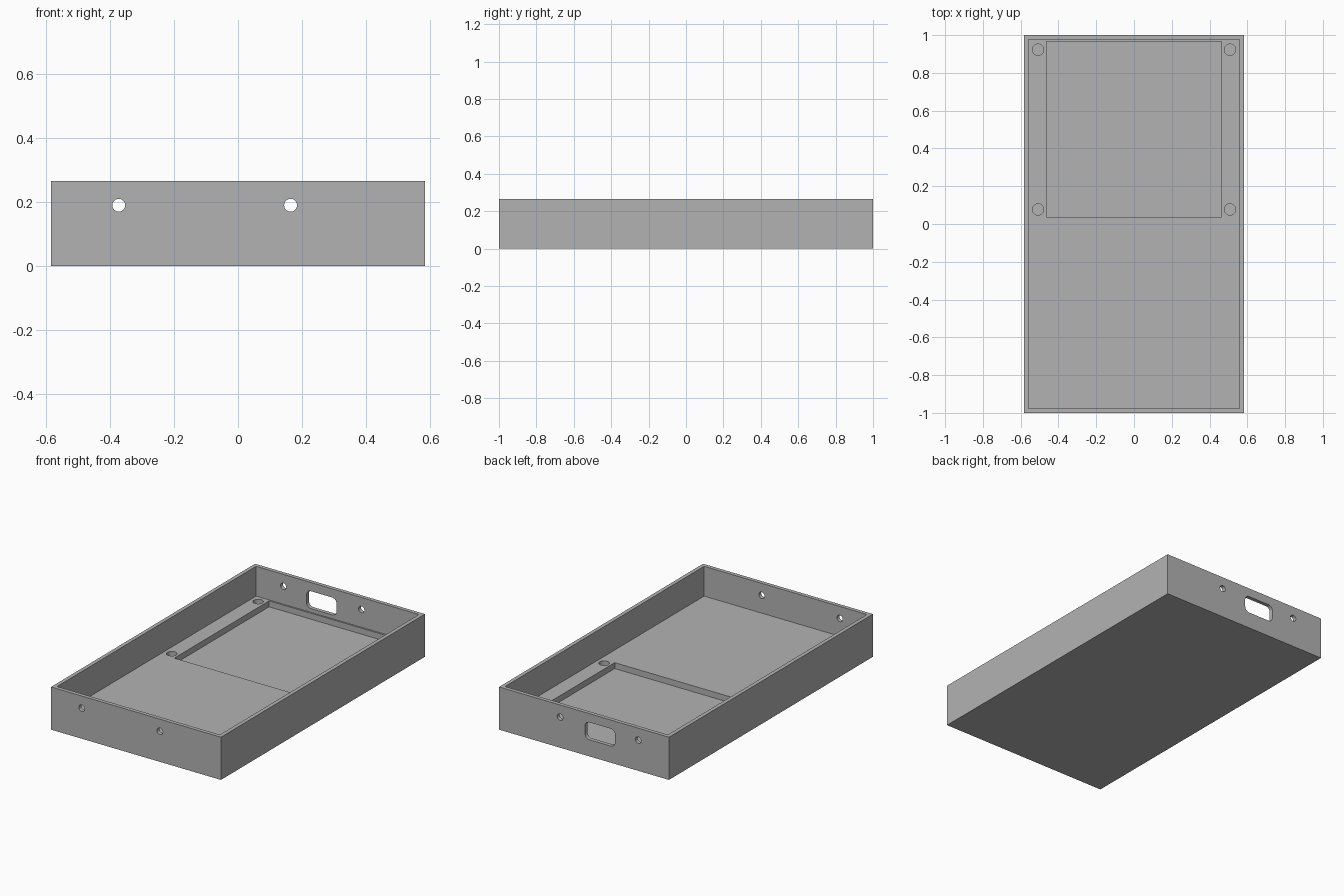
import bpy
import math

# Remove the default cube
if "Cube" in bpy.data.objects:
    bpy.data.objects.remove(bpy.data.objects["Cube"], do_unlink=True)

W, L, H = 0.583, 1.0, 0.265      # half width, half length, height
WALL, FLOOR, RECESS = 0.024, 0.08, 0.043

grey = bpy.data.materials.new("plain grey")
grey.use_nodes = True
colour = (0.45, 0.45, 0.45, 1)
grey.diffuse_color = colour
grey.node_tree.nodes["Principled BSDF"].inputs["Base Color"].default_value = colour


def box(name, x, y, z):
    """Box from (min, max) pairs."""
    centre = [(a + b) / 2 for a, b in (x, y, z)]
    bpy.ops.mesh.primitive_cube_add(size=1, location=centre)
    ob = bpy.context.object
    ob.name = name
    ob.scale = [b - a for a, b in (x, y, z)]
    bpy.ops.object.transform_apply(location=True, rotation=False, scale=True)
    return ob


def cylinder(name, radius, depth, location, rotation=(0, 0, 0)):
    bpy.ops.mesh.primitive_cylinder_add(vertices=32, radius=radius, depth=depth,
                                        location=location, rotation=rotation)
    ob = bpy.context.object
    ob.name = name
    return ob


def cut(target, cutter):
    """Subtract the cutter from the target, then discard it."""
    cutter.hide_render = True
    mod = target.modifiers.new("cut", 'BOOLEAN')
    mod.operation = 'DIFFERENCE'
    mod.solver = 'EXACT'
    mod.object = cutter
    bpy.ops.object.select_all(action='DESELECT')
    target.select_set(True)
    bpy.context.view_layer.objects.active = target
    bpy.ops.object.modifier_apply(modifier=mod.name)
    bpy.data.objects.remove(cutter, do_unlink=True)


# Open tray
tray = box("tray", (-W, W), (-L, L), (0, H))
tray.data.materials.append(grey)
cut(tray, box("cavity", (WALL - W, W - WALL), (WALL - L, L - WALL), (FLOOR, H + 0.1)))

# Square recess in the rear half of the floor
cut(tray, box("floor_recess", (-0.463, 0.463), (0.037, 0.966), (RECESS, FLOOR + 0.05)))

# Blind screw holes around the recess
for x in (-0.508, 0.508):
    for y in (0.077, 0.923):
        cut(tray, cylinder("screw_hole", 0.03, 0.1, (x, y, RECESS + 0.05)))

# Round holes through the front and back walls
for x in (-0.372, 0.164):
    cut(tray, cylinder("wall_hole", 0.02, 3, (x, 0, 0.19), (math.pi / 2, 0, 0)))

# Rounded slot in the back wall
slot = box("cable_slot", (-0.213, -0.007), (0.9, 1.1), (0.103, 0.211))
bevel = slot.modifiers.new("round", 'BEVEL')
bevel.width = 0.03
bevel.segments = 6
bevel.limit_method = 'WEIGHT'
weights = slot.data.attributes.new("bevel_weight_edge", 'FLOAT', 'EDGE')
for edge in slot.data.edges:
    a, b = (slot.data.vertices[i].co for i in edge.vertices)
    weights.data[edge.index].value = 1.0 if abs(a.y - b.y) > 0.1 else 0.0
bpy.ops.object.modifier_apply(modifier=bevel.name)
cut(tray, slot)

bpy.ops.object.shade_smooth_by_angle(angle=math.radians(30))
